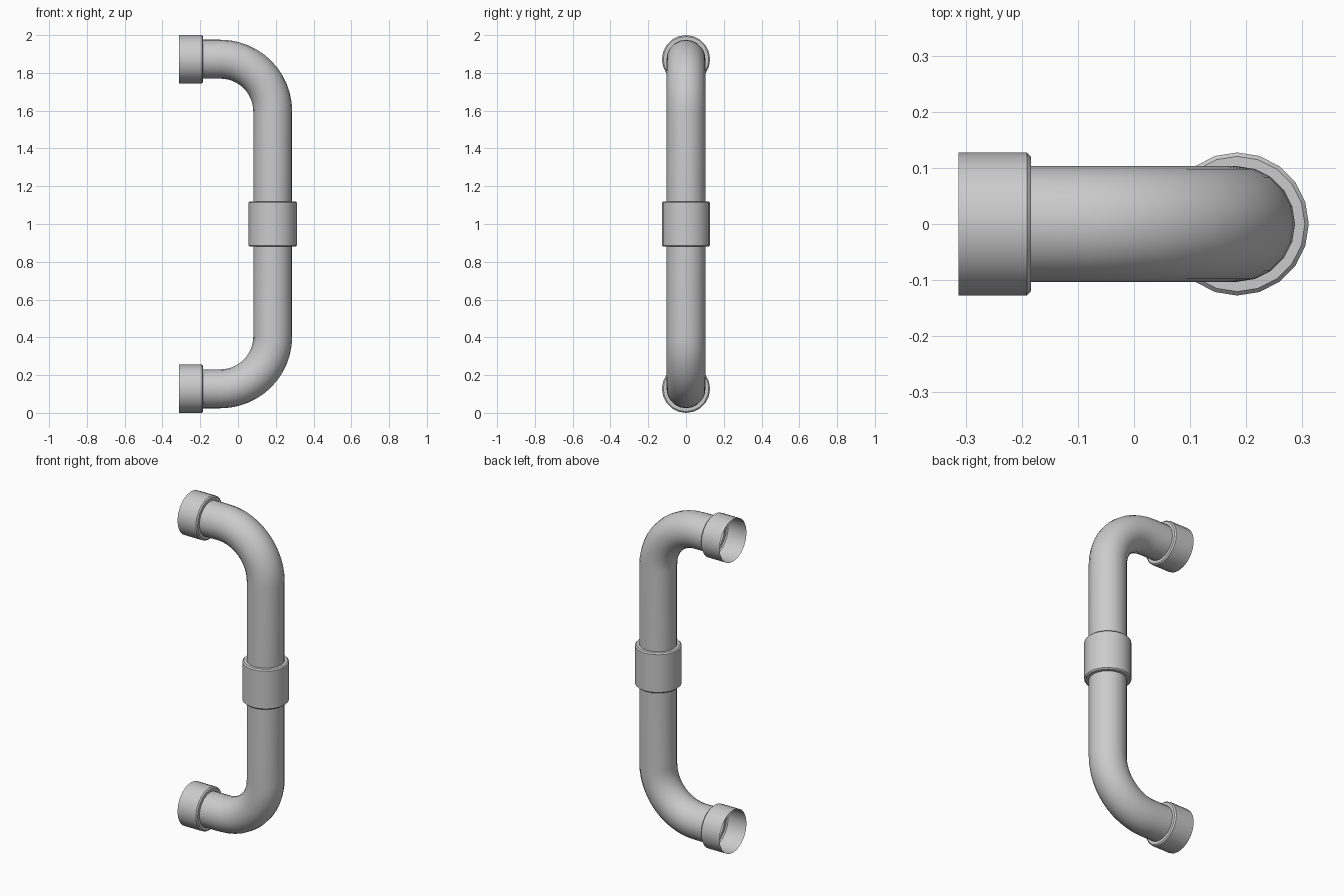
import bpy, bmesh, math

if "Cube" in bpy.data.objects:
    bpy.data.objects.remove(bpy.data.objects["Cube"])

SIDES = 20
PIPE_R, COLLAR_R, CHAMFER = 0.103, 0.1275, 0.007
PIPE_X, PIPE_Z = 0.184, 0.8725      # centre lines, z measured from mid height
BEND_R = 0.277
X_END, X_STEP, Z_STEP = -0.3125, -0.184, 0.12


def half_path():
    """Rings as (x, z, tilt, radius), from the side opening to the mid joint."""
    cx, cz = PIPE_X - BEND_R, PIPE_Z - BEND_R
    # side collar
    rings = [(X_END, PIPE_Z, 0, COLLAR_R),
             (X_STEP - CHAMFER, PIPE_Z, 0, COLLAR_R),
             (X_STEP, PIPE_Z, 0, COLLAR_R - CHAMFER),
             (X_STEP, PIPE_Z, 0, PIPE_R)]
    # elbow
    for i in range(13):
        a = math.pi / 2 * i / 12
        rings.append((cx + BEND_R * math.sin(a), cz + BEND_R * math.cos(a), a, PIPE_R))
    # mid collar
    q = math.pi / 2
    rings += [(PIPE_X, Z_STEP, q, PIPE_R),
              (PIPE_X, Z_STEP, q, COLLAR_R - CHAMFER),
              (PIPE_X, Z_STEP - CHAMFER, q, COLLAR_R),
              (PIPE_X, 0, q, COLLAR_R)]
    return rings


def make_half(name, sign):
    bm = bmesh.new()
    prev = None
    for x, z, tilt, r in half_path():
        ring = []
        for k in range(SIDES):
            a = 2 * math.pi * k / SIDES
            u, v = r * math.cos(a), r * math.sin(a)
            ring.append(bm.verts.new((x + u * math.sin(tilt), v,
                                      1 + sign * (z + u * math.cos(tilt)))))
        if prev:
            for k in range(SIDES):
                n = (k + 1) % SIDES
                quad = (prev[k], prev[n], ring[n], ring[k])
                bm.faces.new(quad if sign < 0 else quad[::-1])
        prev = ring
    # make the shell face outwards
    bm.normal_update()
    f = max(bm.faces, key=lambda f: f.calc_center_median().x)
    if f.normal.x < 0:
        bmesh.ops.reverse_faces(bm, faces=bm.faces[:])
    me = bpy.data.meshes.new(name)
    bm.to_mesh(me)
    bm.free()
    ob = bpy.data.objects.new(name, me)
    bpy.context.collection.objects.link(ob)
    bpy.ops.object.select_all(action='DESELECT')
    ob.select_set(True)
    bpy.context.view_layer.objects.active = ob
    bpy.ops.object.shade_smooth_by_angle(angle=math.radians(30))


make_half("upper_elbow_pipe", 1)
make_half("lower_elbow_pipe", -1)
